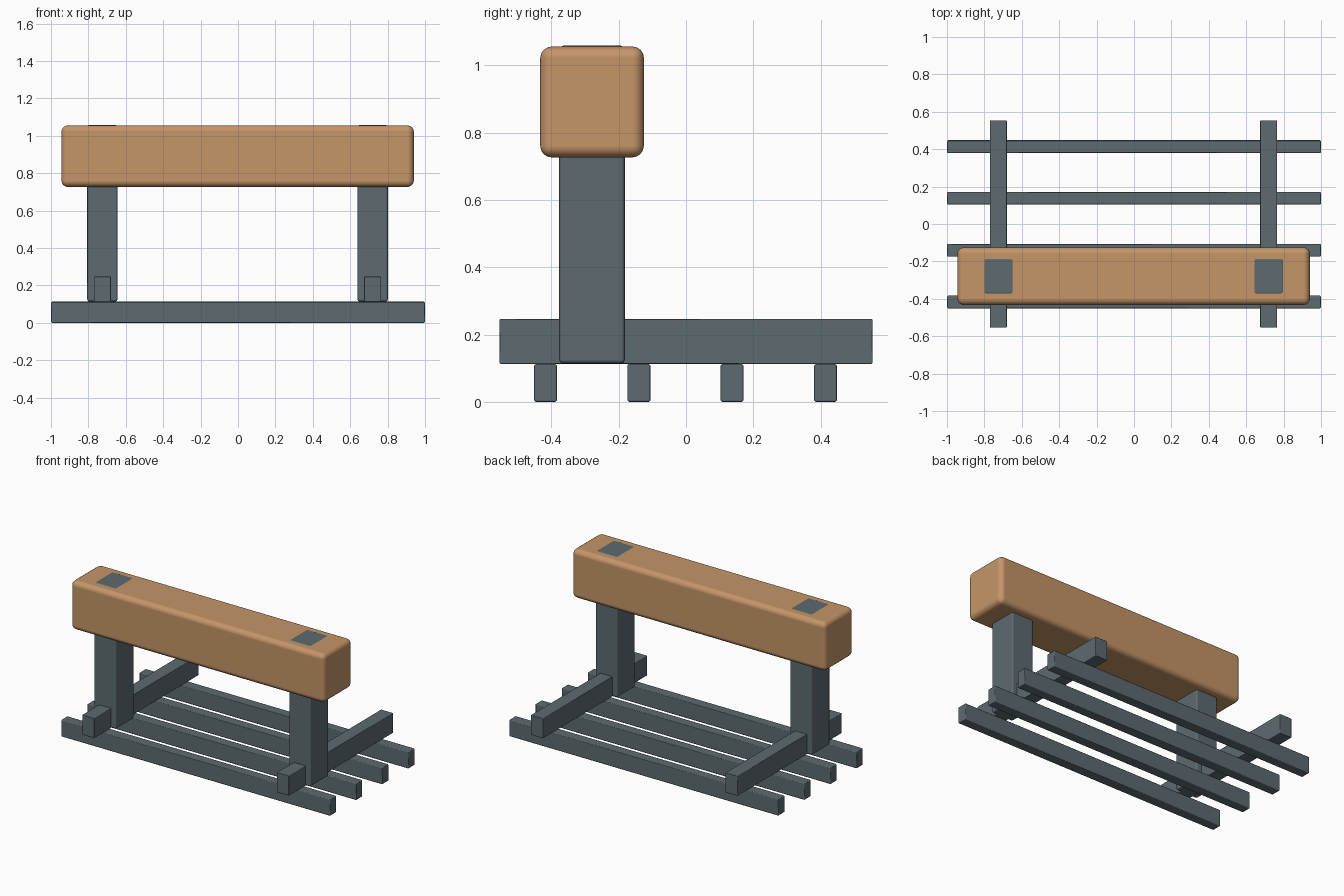
import bpy
import math

cube = bpy.data.objects.get("Cube")
if cube:
    bpy.data.objects.remove(cube, do_unlink=True)


def make_material(name, rgb):
    mat = bpy.data.materials.new(name)
    mat.use_nodes = True
    mat.diffuse_color = (*rgb, 1)
    bsdf = mat.node_tree.nodes["Principled BSDF"]
    bsdf.inputs["Base Color"].default_value = (*rgb, 1)
    bsdf.inputs["Roughness"].default_value = 0.8
    return mat


wood = make_material("tan wood", (0.56, 0.30, 0.14))
steel = make_material("slate grey", (0.108, 0.145, 0.16))


def box(name, center, size, mat, bevel, segments):
    """Rounded box, with flat sides and smooth rounded edges."""
    bpy.ops.mesh.primitive_cube_add(size=1, location=center)
    obj = bpy.context.object
    obj.name = name
    obj.scale = size
    bpy.ops.object.transform_apply(location=False, rotation=False, scale=True)
    mod = obj.modifiers.new("rounded edges", "BEVEL")
    mod.width = bevel
    mod.segments = segments
    mod.harden_normals = True
    obj.data.materials.append(mat)
    bpy.ops.object.shade_smooth_by_angle(angle=math.radians(40))
    # Bevel first, then sharpen by angle
    bpy.ops.object.convert(target="MESH")
    return obj


# Thick padded beam
box("beam", (-0.002, -0.279, 0.891), (1.884, 0.308, 0.329), wood, 0.034, 4)

# Posts run through the beam and show on its top; runners lie beside them
for side, x in (("right", -0.725), ("left", 0.72)):
    box(side + "_post", (x, -0.279, 0.586), (0.163, 0.195, 0.944), steel, 0.012, 2)
    box(side + "_runner", (x, 0, 0.18), (0.091, 1.108, 0.134), steel, 0.003, 1)

# Four ground slats, evenly spaced from front to back
for i in range(4):
    y = -0.417 + i * 0.277
    box("slat_%d" % (i + 1), (0, y, 0.0565), (2, 0.068, 0.113), steel, 0.005, 1)
